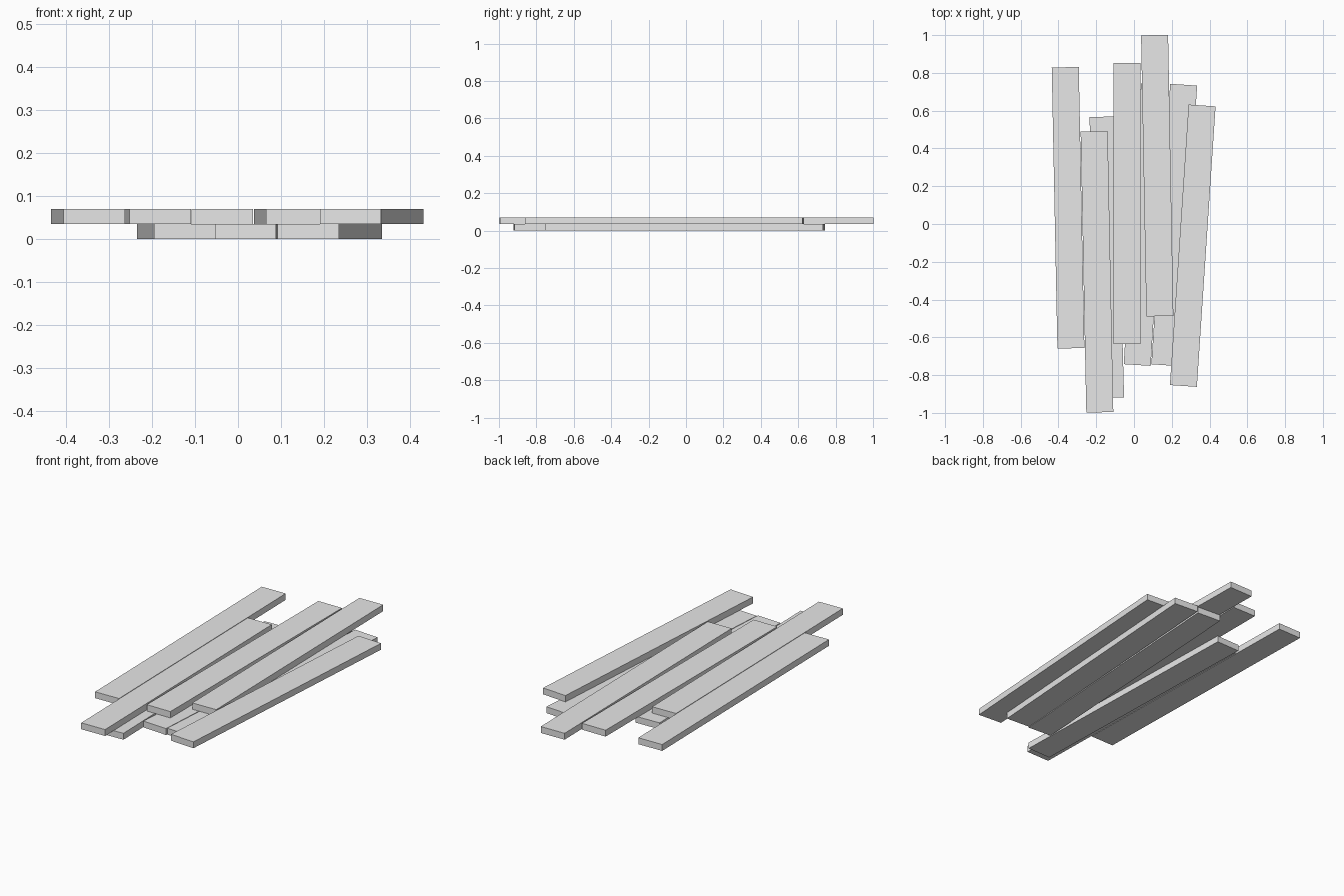
import bpy
import math

cube = bpy.data.objects.get("Cube")
if cube:
    bpy.data.objects.remove(cube, do_unlink=True)

# Single plain grey
GREY = (0.8, 0.8, 0.8, 1.0)
grey = bpy.data.materials.new("plank grey")
grey.use_nodes = True
grey.diffuse_color = GREY
grey.node_tree.nodes["Principled BSDF"].inputs["Base Color"].default_value = GREY

WIDTH, LENGTH, THICK = 0.143, 1.488, 0.035


def plank(name, x, y, lean, layer):
    """Flat board; lean is the sideways shift of its back end over its length."""
    bpy.ops.mesh.primitive_cube_add(size=1, location=(x, y, THICK * (layer + 0.5)))
    board = bpy.context.object
    board.name = name
    board.scale = (WIDTH, LENGTH, THICK)
    board.rotation_euler.z = -math.asin(lean / LENGTH)
    board.data.materials.append(grey)


# Lower layer, then upper layer: centre x, centre y, lean
LAYERS = {
    "lower": [(-0.144, -0.176, -0.04), (0.063, -0.004, 0.092), (0.213, -0.005, 0.1)],
    "upper": [(-0.349, 0.086, -0.03), (-0.196, -0.253, -0.03), (-0.037, 0.108, 0.0),
              (0.123, 0.256, -0.028), (0.311, -0.115, 0.099)],
}
for layer, (label, boards) in enumerate(LAYERS.items()):
    for i, (x, y, lean) in enumerate(boards, 1):
        plank(f"{label}_plank_{i}", x, y, lean, layer)
